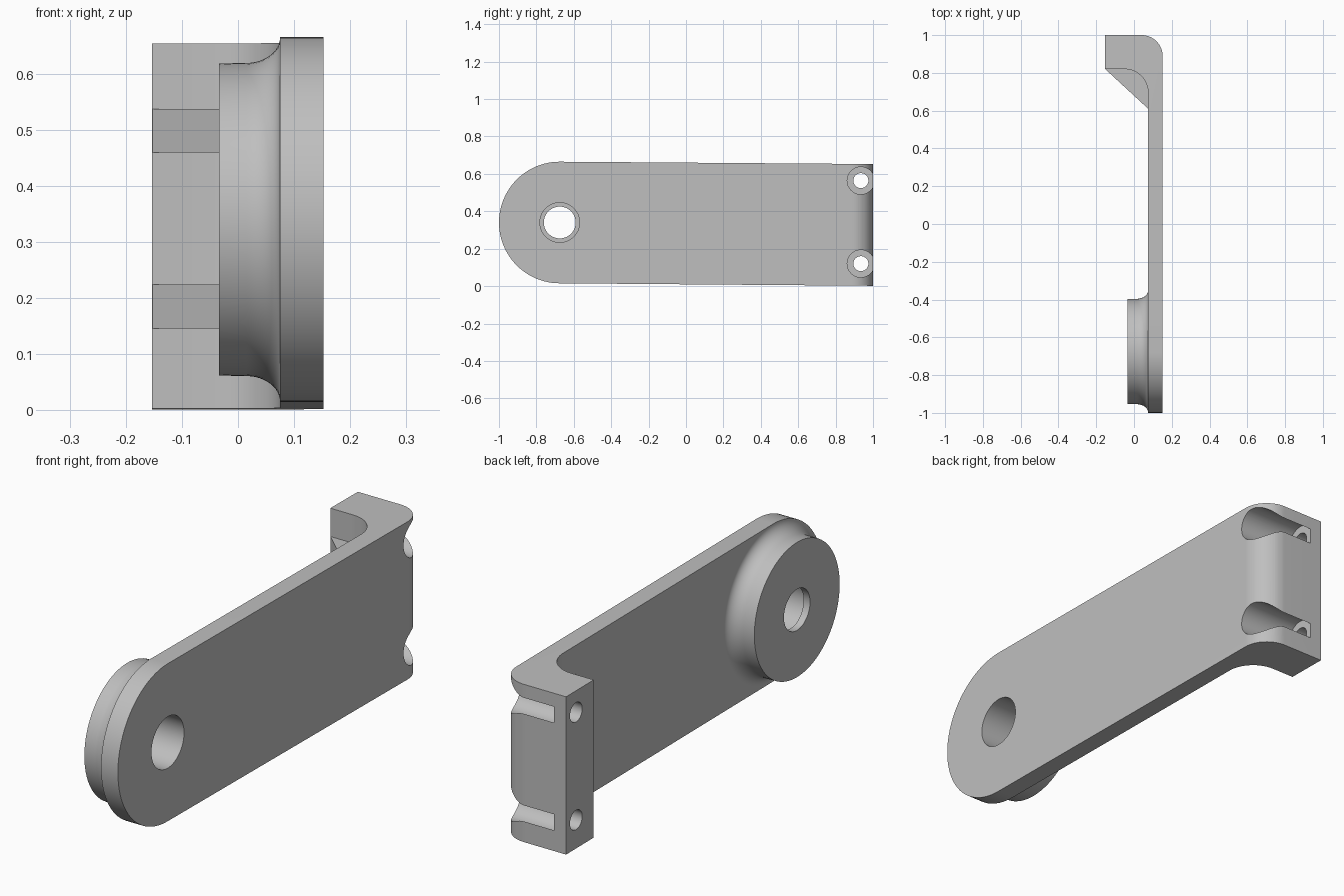
import bpy
import bmesh
from math import cos, sin, pi, radians

cube = bpy.data.objects.get("Cube")
if cube:
    bpy.data.objects.remove(cube, do_unlink=True)

grey = bpy.data.materials.new("light grey")
grey.use_nodes = True
colour = (0.52, 0.52, 0.52, 1)
grey.diffuse_color = colour
grey.node_tree.nodes["Principled BSDF"].inputs["Base Color"].default_value = colour


def finish(name, bm):
    bmesh.ops.recalc_face_normals(bm, faces=bm.faces)
    mesh = bpy.data.meshes.new(name)
    bm.to_mesh(mesh)
    bm.free()
    mesh.materials.append(grey)
    obj = bpy.data.objects.new(name, mesh)
    bpy.context.collection.objects.link(obj)
    return obj


def prism(name, points, low, high, axis):
    """Extrude a 2D outline along x (points are y, z) or z (points are x, y)."""
    bm = bmesh.new()
    place = (lambda a, b: (low, a, b)) if axis == "x" else (lambda a, b: (a, b, low))
    face = bm.faces.new([bm.verts.new(place(a, b)) for a, b in points])
    out = bmesh.ops.extrude_face_region(bm, geom=[face])
    verts = [v for v in out["geom"] if isinstance(v, bmesh.types.BMVert)]
    step = (high - low, 0, 0) if axis == "x" else (0, 0, high - low)
    bmesh.ops.translate(bm, verts=verts, vec=step)
    return finish(name, bm)


def turned(name, profile, y, z, sides=96):
    """Closed turned solid about an x-parallel axis; profile holds (x, radius)."""
    bm = bmesh.new()
    rings = [[bm.verts.new((x, y + r * cos(2 * pi * i / sides), z + r * sin(2 * pi * i / sides)))
              for i in range(sides)] for x, r in profile]
    for a, b in zip(rings, rings[1:]):
        for i in range(sides):
            j = (i + 1) % sides
            bm.faces.new((a[i], a[j], b[j], b[i]))
    bm.faces.new(rings[0])
    bm.faces.new(rings[-1])
    return finish(name, bm)


def arc(cx, cy, rx, ry, start, end, steps=16):
    angles = [radians(start + (end - start) * i / steps) for i in range(steps + 1)]
    return [(cx + rx * cos(t), cy + ry * sin(t)) for t in angles]


def combine(target, tool, operation):
    mod = target.modifiers.new(operation, "BOOLEAN")
    mod.operation = operation
    mod.solver = "EXACT"
    mod.object = tool
    bpy.context.view_layer.objects.active = target
    bpy.ops.object.modifier_apply(modifier=mod.name)
    bpy.data.objects.remove(tool, do_unlink=True)


LEFT, INNER, RIGHT = -0.153, 0.075, 0.152
PIVOT_Y, PIVOT_Z, END_R = -0.675, 0.34, 0.325

# Bent arm: L-shaped section with rounded inner and outer corners
section = [(LEFT, 0.82), (LEFT, 1.0)]
section += arc(RIGHT - 0.112, 0.888, 0.112, 0.112, 90, 0)
section += [(RIGHT, -1.2), (INNER, -1.2)]
section += arc(INNER - 0.125, 0.695, 0.125, 0.125, 0, 90)
arm = prism("bracket_arm", section, -0.2, 0.9, "z")

# Side outline: round pivot end, slightly sloping long edges
outline = arc(PIVOT_Y, PIVOT_Z, END_R, END_R, 90, 270, 48)
outline += [(1.2, 0.0), (1.2, 0.651)]
combine(arm, prism("side_outline", outline, -0.5, 0.5, "x"), "INTERSECT")

# Round boss flaring into the arm
flare = arc(0.015, 0.325, 0.06, 0.046, -90, 0, 12)
boss = [(-0.034, 0.278)] + flare + [(0.11, 0.324)]
combine(arm, turned("pivot_boss", boss, PIVOT_Y, PIVOT_Z), "UNION")

# Triangular ribs inside the corner
rib = [(LEFT + 0.0005, 0.82), (INNER, 0.61), (0.11, 0.61), (0.11, 0.9), (LEFT + 0.0005, 0.9)]
for z in (0.185, 0.498):
    combine(arm, prism("corner_rib", rib, z - 0.039, z + 0.039, "z"), "UNION")

# Stepped pivot hole
hole = [(-0.3, 0.085), (-0.005, 0.085), (-0.005, 0.106), (0.3, 0.106)]
combine(arm, turned("pivot_hole", hole, PIVOT_Y, PIVOT_Z), "DIFFERENCE")

# Counterbored screw holes that break through the back of the flange
screw = [(-0.4, 0.04), (-0.098, 0.04), (-0.098, 0.073), (0.4, 0.073)]
for z in (0.12, 0.564):
    combine(arm, turned("screw_hole", screw, 0.935, z, 64), "DIFFERENCE")

bpy.ops.object.select_all(action="DESELECT")
arm.select_set(True)
bpy.context.view_layer.objects.active = arm
bpy.ops.object.shade_smooth_by_angle(angle=radians(30))
